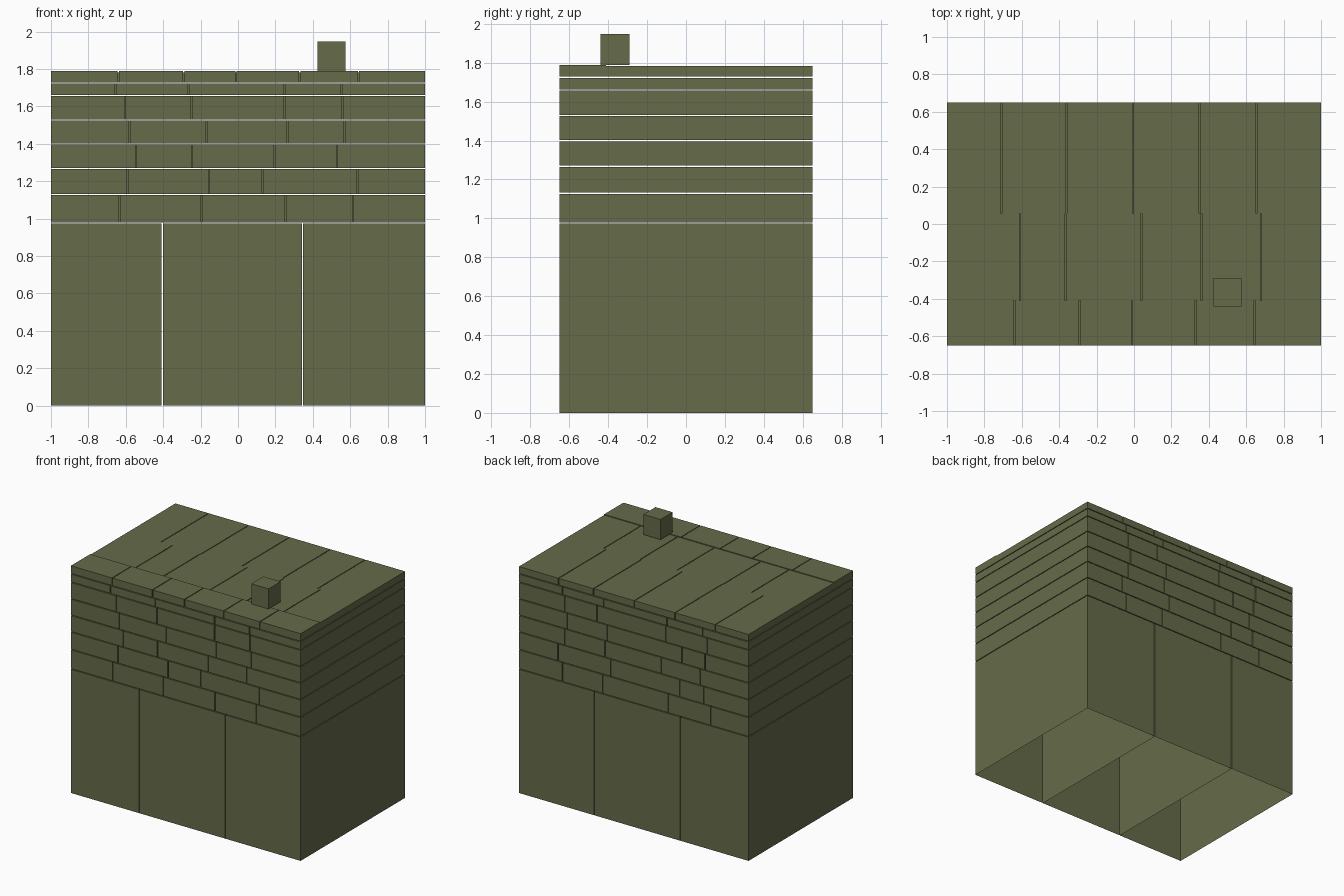
import bpy
import bmesh

cube = bpy.data.objects.get("Cube")
if cube:
    bpy.data.objects.remove(cube)

olive = bpy.data.materials.new("olive green")
olive.use_nodes = True
colour = (0.133, 0.147, 0.067, 1)
olive.diffuse_color = colour
olive.node_tree.nodes["Principled BSDF"].inputs["Base Color"].default_value = colour

GAP = 0.006          # joint between neighbouring blocks
WIDTH, DEPTH = 1.0, 0.65


def add_box(bm, x, y, z, open_bottom=False):
    """Box from (min, max) pairs, optionally without its floor."""
    verts = bmesh.ops.create_cube(bm, size=1)["verts"]
    for v in verts:
        for axis, (low, high) in enumerate((x, y, z)):
            v.co[axis] = low if v.co[axis] < 0 else high
    if open_bottom:
        floor = [f for f in verts[0].link_faces[:] + verts[-1].link_faces[:]
                 if all(abs(v.co.z - z[0]) < 1e-5 for v in f.verts)]
        bmesh.ops.delete(bm, geom=list(set(floor)), context='FACES_ONLY')


def add_strip(bm, joints, y, z, open_bottom=False):
    """Row of blocks across the width, split at the joints."""
    starts = [-WIDTH] + [j + GAP / 2 for j in joints]
    ends = [j - GAP / 2 for j in joints] + [WIDTH]
    for x in zip(starts, ends):
        add_box(bm, x, y, z, open_bottom)


def finish(name, bm):
    mesh = bpy.data.meshes.new(name)
    bm.to_mesh(mesh)
    bm.free()
    mesh.materials.append(olive)
    obj = bpy.data.objects.new(name, mesh)
    bpy.context.collection.objects.link(obj)


# Large hollow base blocks, open underneath
bm = bmesh.new()
add_strip(bm, [-0.405, 0.345], (-DEPTH, DEPTH), (0, 0.973), open_bottom=True)
finish("base_blocks", bm)

# Brick courses: bottom, top, front joints, back joints
courses = [
    (0.979, 1.126, [-0.635, -0.195, 0.255, 0.615], [-0.67, -0.30, 0.27, 0.62]),
    (1.132, 1.265, [-0.59, -0.155, 0.13, 0.64], [-0.61, -0.40, 0.20, 0.66]),
    (1.271, 1.396, [-0.545, -0.245, 0.195, 0.53], [-0.58, -0.24, 0.25, 0.60]),
    (1.402, 1.525, [-0.58, -0.17, 0.265, 0.57], [-0.62, -0.42, 0.23, 0.58]),
    (1.531, 1.656, [-0.605, -0.25, 0.25, 0.56], [-0.64, -0.28, 0.32, 0.60]),
    (1.662, 1.722, [-0.655, -0.265, 0.25, 0.555], [-0.60, -0.29, 0.26, 0.62]),
]
for number, (low, high, front, back) in enumerate(courses, 1):
    bm = bmesh.new()
    add_strip(bm, front, (-DEPTH, 0.05), (low, high))
    add_strip(bm, back, (0.05, DEPTH), (low, high))
    finish(f"brick_course_{number}", bm)

# Roof slabs in three strips, the front one slightly higher
strips = [
    ("roof_front", -DEPTH, -0.41, 1.788, [-0.64, -0.29, -0.01, 0.33, 0.645]),
    ("roof_middle", -0.41, 0.055, 1.782, [-0.61, -0.365, 0.04, 0.36, 0.68]),
    ("roof_back", 0.055, DEPTH, 1.782, [-0.71, -0.36, -0.005, 0.35, 0.655]),
]
for name, y0, y1, top, joints in strips:
    bm = bmesh.new()
    add_strip(bm, joints, (y0, y1), (1.728, top))
    finish(name, bm)

# Small block standing on the roof
bm = bmesh.new()
add_box(bm, (0.424, 0.574), (-0.44, -0.29), (1.788, 1.947))
finish("roof_block", bm)
